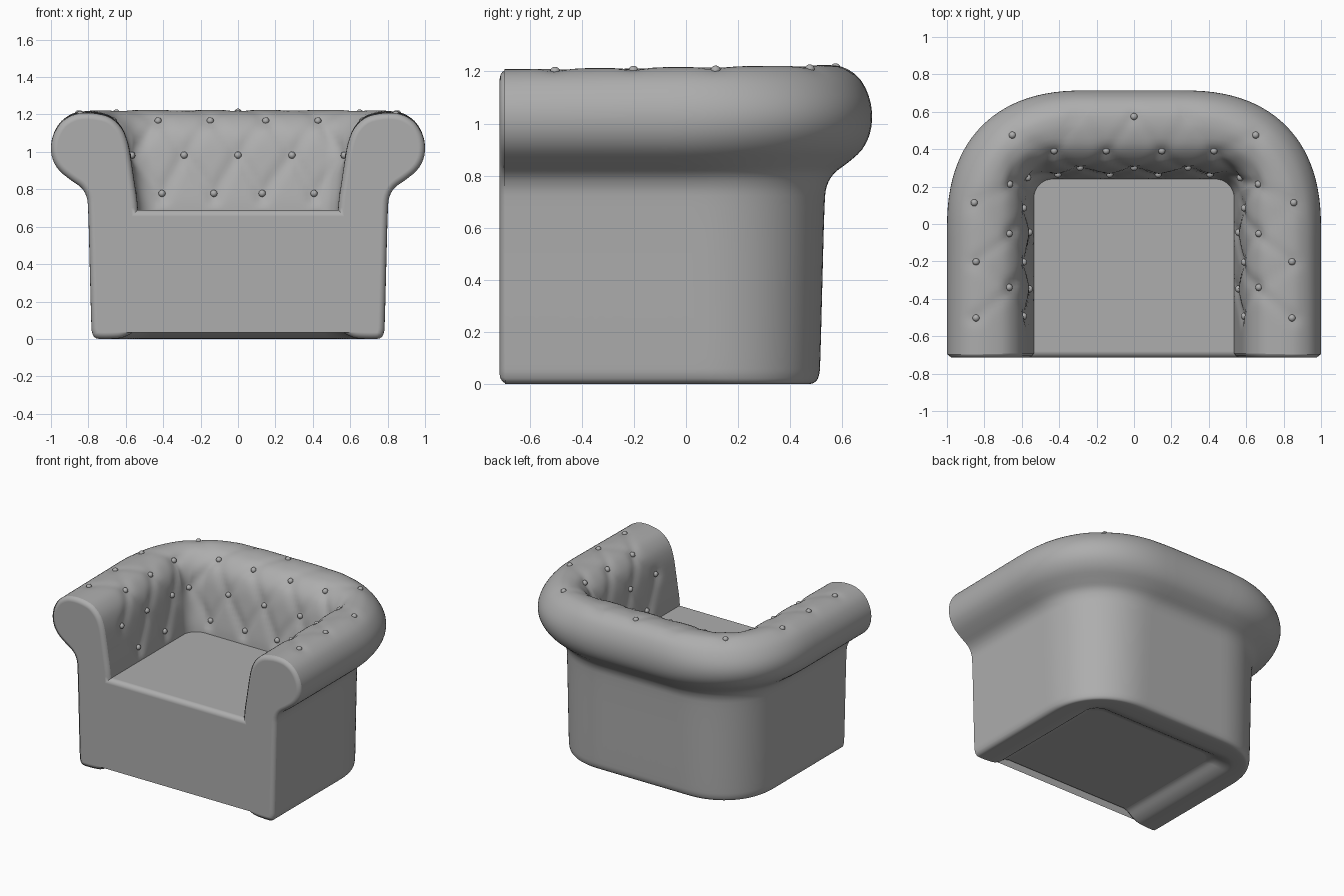
import bpy, bmesh, math
from mathutils import Vector, Matrix

if "Cube" in bpy.data.objects:
    bpy.data.objects.remove(bpy.data.objects["Cube"])

FRONT = -0.715

# Arm/back cross-section: (distance outward from the inner wall, height)
PROFILE = [(-.035, .07), (-.005, .06), (.035, .03), (.075, .01), (.115, .002), (.2, 0),
           (.23, .008), (.245, .035), (.25, .1), (.258, .4), (.266, .68), (.275, .76),
           (.305, .81), (.36, .85), (.42, .9), (.455, .96), (.465, 1.03), (.45, 1.1),
           (.41, 1.165), (.35, 1.205), (.29, 1.217), (.22, 1.213), (.145, 1.19),
           (.085, 1.13), (.053, 1.05), (.035, .95), (.02, .85), (.005, .75), (0, .69)]


def catmull(pts, n):
    p = [Vector(q) for q in pts]
    out = []
    for i in range(len(p) - 1):
        a, b, c, d = p[max(i - 1, 0)], p[i], p[i + 1], p[min(i + 2, len(p) - 1)]
        for k in range(n):
            t = k / n
            out.append(0.5 * (2 * b + (c - a) * t + (2 * a - 5 * b + 4 * c - d) * t * t
                              + (3 * b - a - 3 * c + d) * t ** 3))
    return out + [p[-1]]


def back_y(d):
    return .24 + d * (1.2 - .387 * d)


def u_path(d, z):
    """U-shaped ring at offset d: arm, superelliptic corner, back, mirrored."""
    x, y = .535 + d, back_y(d)
    s = min(1, max(0, d / .465))
    r = .1 + .65 * s * s * (3 - 2 * s)
    e = 2 / (2 + .4 * s)
    half = [(x, FRONT + (y - r - FRONT) * i / 40) for i in range(40)]
    half += [(x - r + r * math.cos(a) ** e, y - r + r * math.sin(a) ** e)
             for a in (math.pi / 2 * i / 26 for i in range(26))]
    half += [((x - r) * (1 - i / 24), y) for i in range(24)]
    pts = half + [(0, y)] + [(-px, py) for px, py in reversed(half)]
    # the roll rises slightly towards the back
    return [Vector((px, py, z + max(0, z - .9) * .04 * py)) for px, py in pts]


# Body: sweep, seat, underside and front panel
bm = bmesh.new()
rings = [[bm.verts.new(p) for p in u_path(*q)] for q in catmull(PROFILE, 3)]
for a, b in zip(rings, rings[1:]):
    for i in range(len(a) - 1):
        bm.faces.new((a[i], a[i + 1], b[i + 1], b[i]))
bm.faces.new(rings[-1])
bm.faces.new(rings[0][::-1])
front = bm.faces.new([r[0] for r in rings] + [r[-1] for r in reversed(rings)])
bmesh.ops.recalc_face_normals(bm, faces=bm.faces[:])
bm.normal_update()

# Button layout, four rows from the top of the roll down to the seat
ROW = [(.31, 1.22), (.12, 1.18), (.035, 1.0), (.006, .78)]
ARM = [(-.5, -.2, .11), (-.35, -.045), (-.5, -.2, .08), (-.35, -.05)]
BACK = [(0, .29), (.145, .43), (0, .28), (.135, .41)]
CORNER = [(.665, .475), (.635, .21), (.53, .22), None]
grid = [v for r in rings for v in r if v.co.z > .72]
buttons = []
for (d, z), arm, back, corner in zip(ROW, ARM, BACK, CORNER):
    spots = [(.535 + d, y) for y in arm] + [(x, back_y(d)) for x in back]
    spots += [corner] if corner else []
    spots += [(-x, y) for x, y in spots if x]
    row = []
    for x, y in spots:
        p = Vector((x, y, z))
        v = min(grid, key=lambda w: (w.co - p).length_squared)
        row.append((v.co.copy(), v.normal.copy()))
    buttons.append(row)

# Diamond creases between neighbouring buttons
creases = []
for upper, lower in zip(buttons, buttons[1:]):
    creases += [(a, b) for a, _ in upper for b, _ in lower if (a - b).length < .33]
creases += [(a, Vector((a.x, a.y, .69))) for a, _ in buttons[3]]
creases = [(a, b - a, (b - a).length_squared) for a, b in creases]
points = [p for row in buttons for p, _ in row]
moves = []
for v in grid:
    co = v.co
    dist = 1.0
    for a, ab, l2 in creases:
        ap = co - a
        t = min(1, max(0, ap.dot(ab) / l2))
        dist = min(dist, (ap - ab * t).length)
    near = min((co - p).length for p in points)
    depth = .012 * math.exp(-(dist / .035) ** 2) + .008 * math.exp(-(near / .045) ** 2)
    depth *= 1 - .6 * min(1, max(0, (co.z - 1.17) / .04))  # shallower on the crest
    fade = min(1, (co.z - .69) / .06) * min(1, max(0, (co.y - FRONT - .03) / .1))
    moves.append((v, depth * fade))
for v, m in moves:
    v.co -= v.normal * m

# Rounded front edge
bmesh.ops.bevel(bm, geom=front.edges[:], offset=.035, segments=4, profile=.5,
                affect='EDGES', clamp_overlap=False)

grey = bpy.data.materials.new("grey_leather")
grey.diffuse_color = (.42, .42, .42, 1)
grey.use_nodes = True
grey.node_tree.nodes["Principled BSDF"].inputs["Base Color"].default_value = grey.diffuse_color


def finish(bm, name, angle):
    me = bpy.data.meshes.new(name)
    bm.to_mesh(me)
    bm.free()
    me.materials.append(grey)
    ob = bpy.data.objects.new(name, me)
    bpy.context.collection.objects.link(ob)
    bpy.ops.object.select_all(action='DESELECT')
    ob.select_set(True)
    bpy.context.view_layer.objects.active = ob
    bpy.ops.object.shade_smooth_by_angle(angle=math.radians(angle))
    return ob


body = finish(bm, "armchair_body", 40)
weighted = body.modifiers.new("even_shading", 'WEIGHTED_NORMAL')
weighted.keep_sharp = True

# Upholstery buttons, seated in the dimples (the outer back pair is only a dimple)
bm = bmesh.new()
for i, row in enumerate(buttons):
    for p, n in row:
        if i == 0 and .2 < abs(p.x) < .4:
            continue
        sink = .008 if i == 0 else .014
        m = (Matrix.Translation(p - n * sink) @ n.to_track_quat('Z', 'Y').to_matrix().to_4x4()
             @ Matrix.Diagonal((1, 1, .9, 1)))
        bmesh.ops.create_uvsphere(bm, u_segments=12, v_segments=8, radius=.019, matrix=m)
finish(bm, "tufting_buttons", 60)
